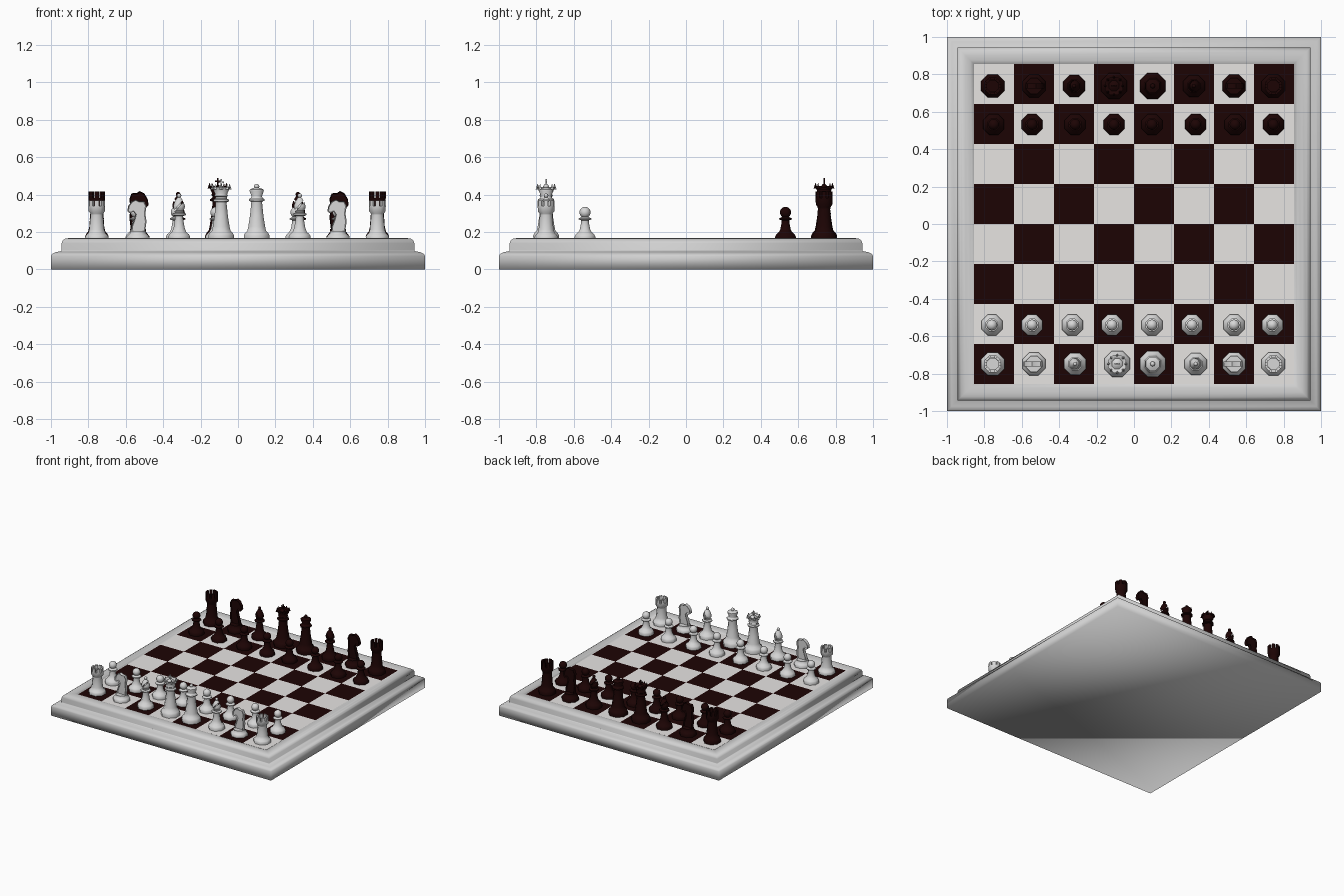
import bpy, bmesh, math
from mathutils import Matrix, Vector

if "Cube" in bpy.data.objects:
    bpy.data.objects.remove(bpy.data.objects["Cube"])

BOARD_Z = 0.157


def material(name, rgb):
    m = bpy.data.materials.new(name)
    m.diffuse_color = (*rgb, 1)
    m.use_nodes = True
    m.node_tree.nodes["Principled BSDF"].inputs["Base Color"].default_value = m.diffuse_color
    return m


FRAME = material("frame_grey", (0.64, 0.64, 0.64))
LIGHT = material("light_square", (0.8, 0.78, 0.765))
DARK = material("dark_brown", (0.012, 0.0012, 0.0012))
IVORY = material("light_piece", (0.68, 0.68, 0.68))
EBONY = material("dark_piece", (0.012, 0.0012, 0.0012))


def finish(bm, name, mats, loc=(0, 0, 0), turn=0, zscale=1, angle=50):
    bmesh.ops.recalc_face_normals(bm, faces=bm.faces[:])
    me = bpy.data.meshes.new(name)
    bm.to_mesh(me)
    bm.free()
    for m in mats:
        me.materials.append(m)
    ob = bpy.data.objects.new(name, me)
    bpy.context.collection.objects.link(ob)
    ob.location = loc
    ob.rotation_euler.z = turn
    ob.scale.z = zscale
    bpy.context.view_layer.objects.active = ob
    ob.select_set(True)
    bpy.ops.object.shade_smooth_by_angle(angle=math.radians(angle))
    ob.select_set(False)
    return ob


def lathe(bm, profile, sides=8):
    """Closed solid of revolution; radii are measured across the flats."""
    k = 1 / math.cos(math.pi / sides)
    rings = []
    for r, z in profile:
        rings.append([bm.verts.new((r * k * math.cos(2 * math.pi * (i + .5) / sides),
                                    r * k * math.sin(2 * math.pi * (i + .5) / sides), z))
                      for i in range(sides)])
    faces = [bm.faces.new(rings[0][::-1]), bm.faces.new(rings[-1])]
    for a, b in zip(rings, rings[1:]):
        for i in range(sides):
            j = (i + 1) % sides
            faces.append(bm.faces.new((a[i], a[j], b[j], b[i])))
    return faces


def ball(bm, r, z, seg=10):
    bmesh.ops.create_uvsphere(bm, u_segments=seg, v_segments=7, radius=r,
                              matrix=Matrix.Translation((0, 0, z)))


def box(bm, size, loc, turn=0):
    mat = (Matrix.Rotation(turn, 4, 'Z') @ Matrix.Translation(loc)
           @ Matrix.Diagonal((*size, 1)))
    bmesh.ops.create_cube(bm, size=1, matrix=mat)


# pieces, each built upward from z = 0
def pawn(bm):
    lathe(bm, [(.055, 0), (.056, .018), (.05, .03), (.036, .042), (.027, .06), (.02, .1),
               (.021, .106), (.034, .11), (.034, .116), (.018, .124)])
    ball(bm, .03, .148, 12)


def rook(bm):
    lathe(bm, [(.061, 0), (.062, .022), (.056, .034), (.046, .046), (.04, .07), (.033, .165),
               (.034, .175), (.044, .19), (.045, .225), (.03, .225), (.03, .21)])
    # battlements
    for i in range(8):
        box(bm, (.014, .022, .036), (.038, 0, .242), i * math.pi / 4)


def knight(bm):
    lathe(bm, [(.06, 0), (.061, .02), (.052, .033), (.042, .045), (.042, .06)])
    # horse head outline, pulled out and chamfered on both sides
    pts = [(-.036, .055), (-.034, .09), (-.022, .13), (-.014, .165), (-.024, .183),
           (-.045, .173), (-.057, .188), (-.052, .22), (-.034, .25), (-.01, .262),
           (.006, .252), (.034, .25), (.046, .22), (.04, .17), (.046, .12), (.038, .055)]
    a = [bm.verts.new((x, -.014, z)) for x, z in pts]
    b = [bm.verts.new((x, .014, z)) for x, z in pts]
    caps = [bm.faces.new(a), bm.faces.new(b[::-1])]
    for i in range(len(pts)):
        j = (i + 1) % len(pts)
        bm.faces.new((a[j], a[i], b[i], b[j]))
    bm.normal_update()
    bmesh.ops.inset_individual(bm, faces=caps, thickness=.006, depth=.01)


def bishop(bm):
    lathe(bm, [(.058, 0), (.059, .02), (.052, .032), (.038, .045), (.029, .07), (.021, .125),
               (.022, .132), (.036, .138), (.036, .146), (.022, .152), (.026, .16), (.016, .165)])
    # mitre head, split by a slanted slit around a slim core
    n = Vector((-.75, 0, .66))
    for side in (1, -1):
        faces = lathe(bm, [(.02, .158), (.03, .175), (.031, .19), (.022, .215), (.009, .236)])
        verts = {v for f in faces for v in f.verts}
        edges = {e for f in faces for e in f.edges}
        cut = bmesh.ops.bisect_plane(bm, geom=list(verts) + list(edges) + faces,
                                     plane_co=Vector((.012, 0, .203)) + n * side * .004,
                                     plane_no=n, clear_inner=side > 0, clear_outer=side < 0)
        rim = [g for g in cut['geom_cut'] if isinstance(g, bmesh.types.BMEdge)]
        bmesh.ops.holes_fill(bm, edges=rim, sides=0)
    lathe(bm, [(.014, .165), (.012, .215), (.005, .235)])
    ball(bm, .012, .245, 8)


def tall_body(bm, top):
    lathe(bm, [(.068, 0), (.069, .024), (.062, .038), (.05, .05), (.045, .072), (.036, .13),
               (.029, .2), (.03, .206), (.042, .21), (.042, .219), (.031, .225)] + top)


def crowned(bm):
    tall_body(bm, [(.03, .235), (.036, .24), (.032, .25), (.048, .288), (.038, .288),
                   (.028, .278), (.012, .293)])
    # crown points
    for i in range(8):
        t = Matrix.Rotation(i * math.pi / 4, 4, 'Z') @ Matrix.Translation((.045, 0, .29))
        bmesh.ops.create_cone(bm, cap_ends=True, segments=4, radius1=.011, radius2=.001,
                              depth=.03, matrix=t)
    # finial cross
    box(bm, (.008, .008, .044), (0, 0, .309))
    box(bm, (.03, .008, .008), (0, 0, .315))


def capped(bm):
    tall_body(bm, [(.028, .235), (.038, .262), (.037, .27), (.022, .277), (.01, .281)])
    ball(bm, .014, .287, 8)


# board base: stepped moulding, softly shaded all over
bm = bmesh.new()
lathe(bm, [(1, 0), (1, .072), (.995, .083), (.975, .092), (.945, .098), (.943, .105),
           (.943, .14), (.937, .155), (.923, .165), (.9, .168), (.875, .164),
           (.856, .158), (.855, .15)], sides=4)
finish(bm, "board_frame", [FRAME], angle=180)

# playing field
bm = bmesh.new()
h = .855
g = [[bm.verts.new((-h + c * h / 4, -h + r * h / 4, BOARD_Z)) for c in range(9)]
     for r in range(9)]
for r in range(8):
    for c in range(8):
        f = bm.faces.new((g[r][c], g[r][c + 1], g[r + 1][c + 1], g[r + 1][c]))
        f.material_index = (r + c) % 2
finish(bm, "checkered_field", [DARK, LIGHT])

# both armies
BACK = [("rook", rook), ("knight", knight), ("bishop", bishop), ("crowned_piece", crowned),
        ("capped_piece", capped), ("bishop", bishop), ("knight", knight), ("rook", rook)]
ARMIES = [
    ("light", IVORY, 0, -.54, -.748, {"rook": .81, "knight": .83, "bishop": .97, "crowned_piece": .985},
     [-.76, -.545, -.33, -.118, .096, .31, .535, .74],
     [-.755, -.535, -.315, -.09, .10, .33, .535, .745]),
    ("dark", EBONY, math.pi, .532, .738, {},
     [-.75, -.545, -.315, -.107, .096, .33, .54, .745],
     [-.755, -.535, -.32, -.107, .10, .32, .535, .745])]
for side, mat, turn, pawn_y, back_y, heights, pawn_x, back_x in ARMIES:
    for i in range(8):
        bm = bmesh.new()
        pawn(bm)
        finish(bm, f"{side}_pawn_{i + 1}", [mat], (pawn_x[i], pawn_y, BOARD_Z), turn)
        name, build = BACK[i]
        bm = bmesh.new()
        build(bm)
        finish(bm, f"{side}_{name}_{i + 1}", [mat], (back_x[i], back_y, BOARD_Z), turn,
               heights.get(name, 1))
